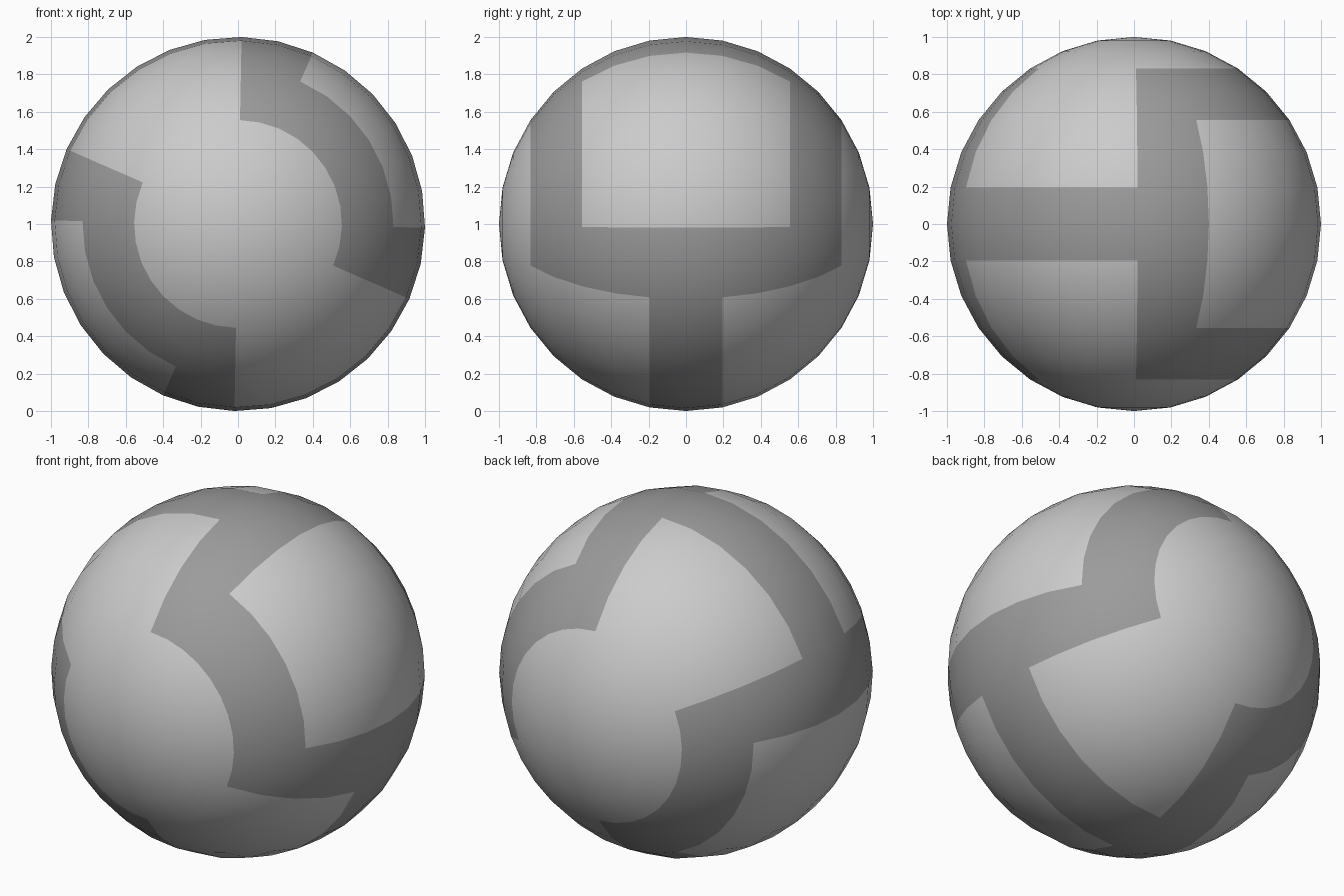
import bpy, bmesh
from math import radians, degrees, atan2, asin
from mathutils import Matrix

if "Cube" in bpy.data.objects:
    bpy.data.objects.remove(bpy.data.objects["Cube"])


def grey(name, v):
    m = bpy.data.materials.new(name)
    m.diffuse_color = (v, v, v, 1)
    m.use_nodes = True
    m.node_tree.nodes["Principled BSDF"].inputs["Base Color"].default_value = m.diffuse_color
    return m


def is_band(phi, lat):
    """phi: angle around y from +x towards +z, lat: angle from the equator to the y poles."""
    p = (phi + 22.5) % 180          # pattern repeats after half a turn
    lat = abs(lat)
    if p < 112.5:                   # rectangular frame around an inset panel
        inside_panel = 22.5 < p < 90 and lat < 33.75
        return lat < 56.25 and not inside_panel
    return lat < 11.25              # narrow strip joining the two frames


# sphere with its poles on the y axis
bm = bmesh.new()
bmesh.ops.create_uvsphere(bm, u_segments=32, v_segments=16, radius=1,
                          matrix=Matrix.Rotation(radians(90), 4, 'X'))

# paint the dark band pattern
for f in bm.faces:
    f.smooth = True
    c = f.calc_center_median()
    phi = degrees(atan2(c.z, c.x))
    lat = degrees(asin(c.y / c.length))
    f.material_index = int(is_band(phi, lat))

# slight roll, then stand on the ground
bm.transform(Matrix.Translation((0, 0, 1)) @ Matrix.Rotation(radians(1.1), 4, 'Y'))

mesh = bpy.data.meshes.new("banded_ball")
bm.to_mesh(mesh)
bm.free()
mesh.materials.append(grey("light_panels", 0.8))
mesh.materials.append(grey("dark_bands", 0.33))
ball = bpy.data.objects.new("banded_ball", mesh)
bpy.context.collection.objects.link(ball)
